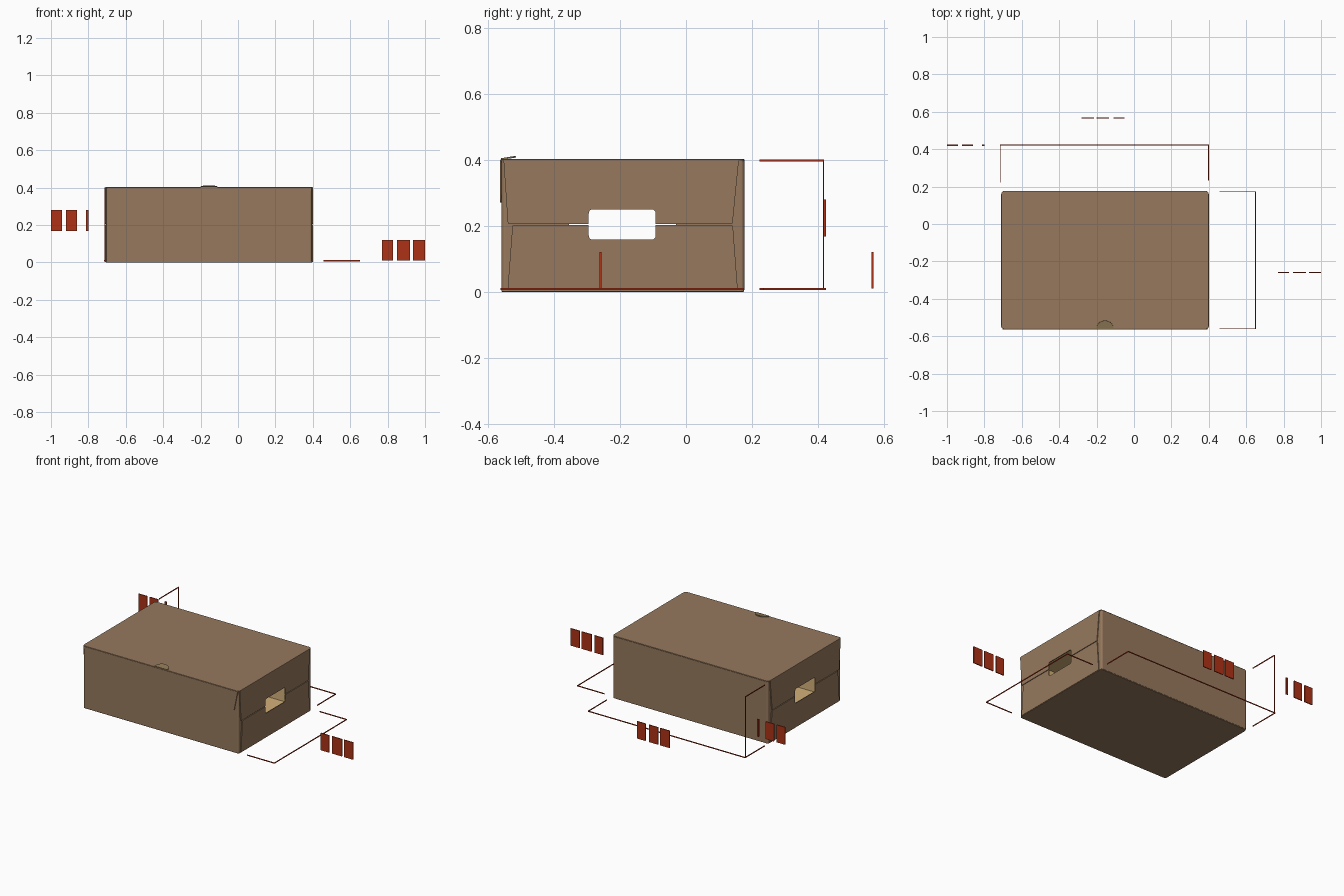
import bpy, bmesh, math
from mathutils import Vector

if "Cube" in bpy.data.objects:
    bpy.data.objects.remove(bpy.data.objects["Cube"])


def material(name, rgb):
    m = bpy.data.materials.new(name)
    m.diffuse_color = (*rgb, 1)
    m.use_nodes = True
    m.node_tree.nodes["Principled BSDF"].inputs["Base Color"].default_value = m.diffuse_color
    return m


KRAFT = material("brown cardboard", (0.306, 0.191, 0.110))
LINER = material("light inner cardboard", (0.66, 0.44, 0.19))
EDGE = material("olive cut edge", (0.27, 0.19, 0.09))
RED = material("dimension red", (0.42, 0.032, 0.008))

# Box limits
X0, X1, Y0, Y1, H = -0.71, 0.40, -0.56, 0.177, 0.402
CENTRE = Vector(((X0 + X1) / 2, (Y0 + Y1) / 2, H / 2))
CX = CENTRE.x


def rounded(points, steps=4):
    """Outline from (u, v, radius) points with rounded corners."""
    out, n = [], len(points)
    for i, (u, v, r) in enumerate(points):
        p = Vector((u, v))
        if r == 0:
            out.append((u, v))
            continue
        a = p + (Vector(points[i - 1][:2]) - p).normalized() * r
        b = p + (Vector(points[(i + 1) % n][:2]) - p).normalized() * r
        for k in range(steps + 1):
            t = k / steps
            q = a * (1 - t) ** 2 + p * 2 * t * (1 - t) + b * t * t
            out.append((q.x, q.y))
    return out


def prism(name, outline, axis, lo, hi, mat=None, bevel=0):
    """Extrude a 2D outline along an axis; board faces towards the inside get the liner."""
    place = {"x": lambda u, v, w: (w, u, v),
             "y": lambda u, v, w: (u, w, v),
             "z": lambda u, v, w: (u, v, w)}[axis]
    bm = bmesh.new()
    base = bm.faces.new([bm.verts.new(place(u, v, lo)) for u, v in outline])
    ext = bmesh.ops.extrude_face_region(bm, geom=[base])["geom"]
    shift = Vector(place(0, 0, hi - lo))
    bmesh.ops.translate(bm, vec=shift, verts=[g for g in ext if isinstance(g, bmesh.types.BMVert)])
    bmesh.ops.recalc_face_normals(bm, faces=bm.faces)
    if mat is None:
        for f in bm.faces:
            if f.normal.dot(CENTRE - f.calc_center_median()) > 0.1:
                f.material_index = 1
    mesh = bpy.data.meshes.new(name)
    bm.to_mesh(mesh)
    bm.free()
    for m in ((KRAFT, LINER) if mat is None else (mat,)):
        mesh.materials.append(m)
    ob = bpy.data.objects.new(name, mesh)
    bpy.context.collection.objects.link(ob)
    if bevel:
        mod = ob.modifiers.new("bevel", "BEVEL")
        mod.width, mod.segments, mod.limit_method = bevel, 2, "ANGLE"
    return ob


def rect(a, b, c, d, r=0):
    return rounded([(a, c, r), (b, c, r), (b, d, r), (a, d, r)])


# Floor and lid
prism("floor", rect(X0 + 0.003, X1 - 0.003, Y0 + 0.001, Y1 - 0.001, 0.015), "z", 0, 0.006, bevel=0.002)
prism("lid", rect(X0, X1, Y0 - 0.002, Y1, 0.02), "z", H - 0.006, H, bevel=0.002)

# Front and back walls, each with flaps tucked behind the end panels
T = 0.006
for name, wall, end, s in (("front_wall", Y0 + 0.001, -0.355, 1),
                           ("back_wall", Y1, -0.03, -1)):
    a, b = X0 + 0.005, X1 - 0.005
    prism(name, rounded([(a, end, 0), (a, wall, 0.012), (b, wall, 0.012), (b, end, 0),
                         (b - T, end, 0), (b - T, wall + s * T, 0.008),
                         (a + T, wall + s * T, 0.008), (a + T, end, 0)]),
          "z", 0.005, H - 0.006)

# Lid front flap, tapered
prism("front_flap", rounded([(X0 + 0.008, H - 0.004, 0), (X0 + 0.034, 0.27, 0.012),
                             (X1 - 0.034, 0.27, 0.012), (X1 - 0.008, H - 0.004, 0)]),
      "y", Y0 - 0.004, Y0 + 0.001)

# End panels: upper and lower halves meet at a slit and leave a hand hole
HA, HB, R = -0.295, -0.092, 0.014
upper = rounded([(-0.553, H - 0.004, 0), (-0.540, 0.206, 0.004), (HA, 0.206, 0),
                 (HA, 0.250, R), (HB, 0.250, R), (HB, 0.206, 0),
                 (0.141, 0.206, 0.004), (0.160, H - 0.004, 0)])
lower = rounded([(-0.541, 0.003, 0), (-0.526, 0.202, 0.004), (HA, 0.202, 0),
                 (HA, 0.158, R), (HB, 0.158, R), (HB, 0.202, 0),
                 (0.142, 0.202, 0.004), (0.157, 0.003, 0)])
for side, x in (("left", X0), ("right", X1 - 0.005)):
    prism(side + "_upper_panel", upper, "x", x, x + 0.005)
    prism(side + "_lower_panel", lower, "x", x, x + 0.005)

# Half-round locking tab, tilted up from the lid's front edge
arc = [(0.046 * math.cos(math.pi * k / 16), 0.045 * math.sin(math.pi * k / 16)) for k in range(17)]
tab = prism("locking_tab", arc, "z", 0, 0.005, EDGE)
tab.location = (CX, Y0, H - 0.002)
tab.rotation_euler.x = math.radians(9)


# Dimension lines, thin upright ribbons
def line(name, p, q):
    grow = (0.0018, 0.0018, 0.003)
    lo = [min(a, b) - t for a, b, t in zip(p, q, grow)]
    hi = [max(a, b) + t for a, b, t in zip(p, q, grow)]
    prism(name, rect(lo[0], hi[0], lo[1], hi[1]), "z", lo[2], hi[2], RED)


def bracket(name, a, b, c, d):
    for part, p, q in (("first_leg", a, b), ("span", b, c), ("second_leg", c, d)):
        line(f"{name}_{part}", p, q)


Z = 0.009
bracket("width_line", (-0.715, 0.235, Z), (-0.715, 0.422, Z), (0.398, 0.422, Z), (0.398, 0.235, Z))
bracket("depth_line", (0.46, Y0, Z), (0.65, Y0, Z), (0.65, 0.172, Z), (0.46, 0.172, Z))
bracket("height_line", (-0.715, 0.225, Z), (-0.715, 0.417, Z), (-0.715, 0.417, 0.398), (-0.715, 0.225, 0.398))

# Blank upright marker plates beside each dimension line
markers = {"width_marker": (0.563, 0.01, 0.12, [(-0.28, -0.215), (-0.20, -0.135), (-0.11, -0.05)]),
           "depth_marker": (-0.262, 0.01, 0.12, [(0.77, 0.83), (0.85, 0.92), (0.935, 1.0)]),
           "height_marker": (0.418, 0.168, 0.28, [(-1.0, -0.94), (-0.92, -0.86), (-0.813, -0.80)])}
for name, (y, z0, z1, spans) in markers.items():
    for i, (a, b) in enumerate(spans):
        prism(f"{name}_{i + 1}", rect(a, b, z0, z1), "y", y, y + 0.006, RED)
